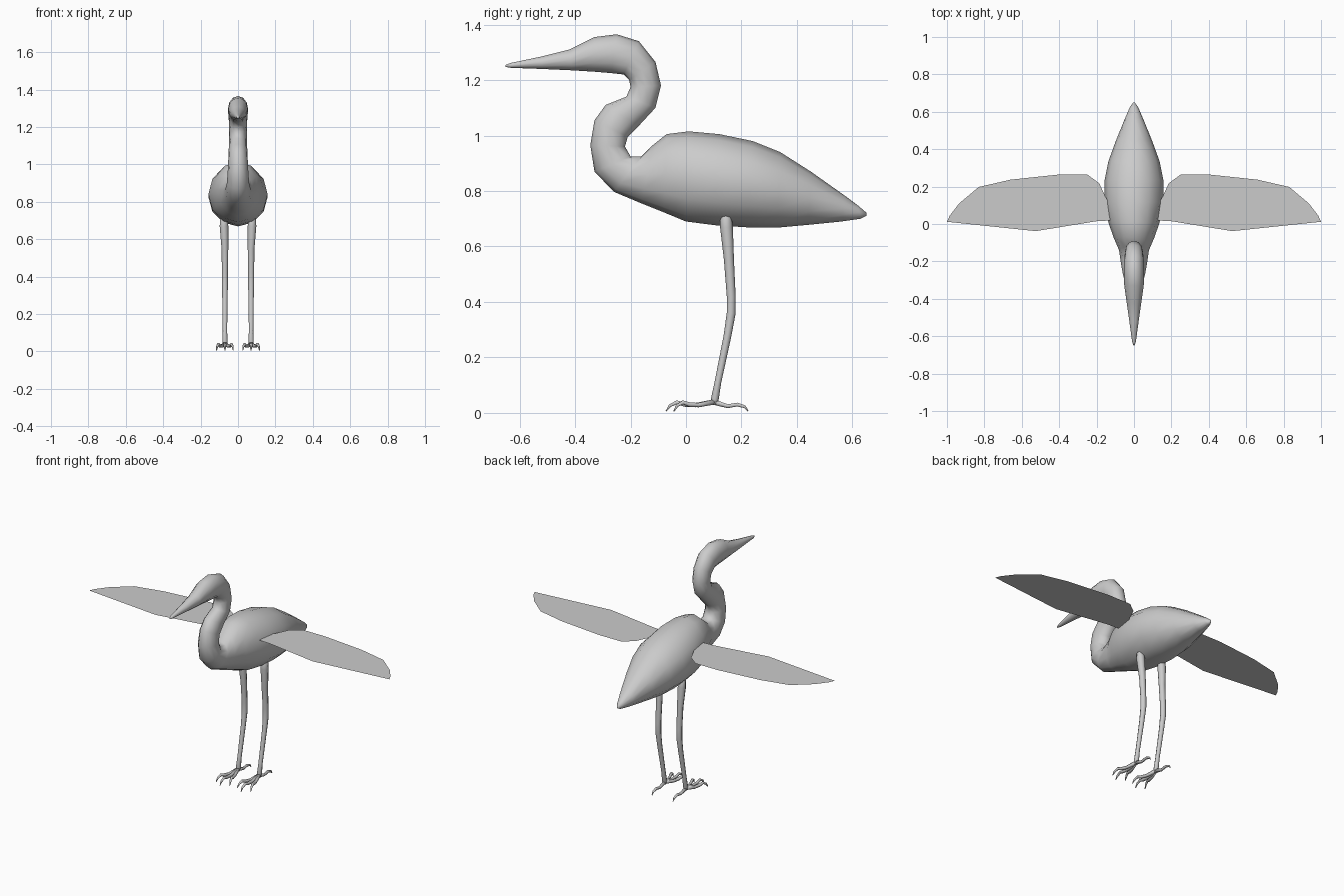
import bpy, bmesh, math
from mathutils import Vector

if "Cube" in bpy.data.objects:
    bpy.data.objects.remove(bpy.data.objects["Cube"])

grey = bpy.data.materials.new("plumage grey")
grey.diffuse_color = (0.6, 0.6, 0.6, 1)
grey.use_nodes = True
grey.node_tree.nodes["Principled BSDF"].inputs["Base Color"].default_value = grey.diffuse_color


def finish(name, bm, smooth=True):
    bmesh.ops.recalc_face_normals(bm, faces=bm.faces)
    mesh = bpy.data.meshes.new(name)
    bm.to_mesh(mesh)
    bm.free()
    mesh.materials.append(grey)
    for p in mesh.polygons:
        p.use_smooth = smooth
    obj = bpy.data.objects.new(name, mesh)
    bpy.context.collection.objects.link(obj)
    return obj


def loft(name, rings):
    """Skin a list of closed point rings and cap both ends."""
    bm = bmesh.new()
    loops = [[bm.verts.new(p) for p in ring] for ring in rings]
    n = len(loops[0])
    for a, b in zip(loops, loops[1:]):
        for i in range(n):
            j = (i + 1) % n
            bm.faces.new((a[i], a[j], b[j], b[i]))
    bm.faces.new(loops[0])
    bm.faces.new(loops[-1][::-1])
    return finish(name, bm)


def limb(name, points, sides=8):
    """Tapered tube through (x, y, z, radius) points."""
    pos = [Vector(p[:3]) for p in points]
    rings = []
    for i, p in enumerate(pos):
        d = (pos[min(i + 1, len(pos) - 1)] - pos[max(i - 1, 0)]).normalized()
        ref = Vector((1, 0, 0)) if abs(d.x) < 0.8 else Vector((0, 1, 0))
        u = (ref - d * ref.dot(d)).normalized()
        v = d.cross(u)
        r = points[i][3]
        rings.append([p + r * (math.cos(t) * u + math.sin(t) * v)
                      for t in (math.tau * k / sides for k in range(sides))])
    return loft(name, rings)


# Body, neck, head and beak: back y, z, belly y, z, half width
sections = [
    (.65, .722, .65, .71, .004), (.62, .748, .63, .70, .022),
    (.57, .785, .56, .69, .048), (.45, .87, .44, .678, .097),
    (.34, .94, .33, .668, .137), (.24, .98, .22, .669, .158),
    (.12, 1.005, .11, .676, .158), (.01, 1.015, .0, .69, .136),
    (-.07, 1.005, -.08, .723, .108), (-.12, .965, -.16, .755, .08),
    (-.16, .925, -.26, .797, .07), (-.2, .925, -.33, .87, .06),
    (-.22, .96, -.345, .965, .055), (-.21, .995, -.33, 1.055, .052),
    (-.17, 1.035, -.29, 1.11, .05), (-.11, 1.10, -.215, 1.14, .048),
    (-.09, 1.18, -.2, 1.175, .047), (-.11, 1.265, -.205, 1.2, .049),
    (-.17, 1.34, -.225, 1.22, .053), (-.25, 1.365, -.27, 1.225, .054),
    (-.33, 1.355, -.33, 1.23, .052), (-.42, 1.31, -.41, 1.235, .04),
    (-.52, 1.285, -.52, 1.24, .025), (-.63, 1.262, -.63, 1.244, .01),
    (-.65, 1.255, -.65, 1.247, .003)]
rings = []
for ty, tz, by, bz, w in sections:
    top, bottom = Vector((0, ty, tz)), Vector((0, by, bz))
    mid, half = (top + bottom) / 2, (top - bottom) / 2
    rings.append([mid + half * math.cos(t) + Vector((w * math.sin(t), 0, 0))
                  for t in (math.tau * k / 12 for k in range(12))])
loft("body_neck_and_head", rings)

# Flat spread wing outline
wing = [(.10, .02), (.20, .015), (.525, -.038), (1, .012), (.985, .045),
        (.935, .11), (.83, .198), (.66, .237), (.395, .265), (.25, .265),
        (.185, .217), (.155, .15), (.12, .09)]

for side, label in ((-1, "left"), (1, "right")):
    bm = bmesh.new()
    outline = [bm.verts.new((side * x, y, .90)) for x, y in wing]
    face = bm.faces.new(outline if side > 0 else outline[::-1])
    mesh = bpy.data.meshes.new(label + "_wing")
    bm.to_mesh(mesh)
    bm.free()
    mesh.materials.append(grey)
    bpy.context.collection.objects.link(bpy.data.objects.new(label + "_wing", mesh))

    # Leg with a thickened joint
    x = side * .07
    limb(label + "_leg", [
        (x + side * .005, .143, .722, .012), (x + side * .005, .144, .705, .021),
        (x + side * .005, .146, .67, .023), (x, .155, .55, .018),
        (x, .163, .42, .016), (x, .163, .36, .016), (x, .150, .28, .014),
        (x, .115, .11, .012), (x, .104, .05, .014), (x, .103, .028, .009)])

    # Three front toes fanning out, and one back toe
    for name, dx, reach in (("inner", -.045, .84), ("middle", 0, 1), ("outer", .045, .84)):
        path = [(0, .04, .011), (.4, .028, .009), (.62, .03, .009),
                (.78, .038, .008), (.92, .026, .006), (1, .006, .002)]
        limb(f"{label}_{name}_toe",
             [(x + side * dx * t, .104 - .176 * reach * t, z, r) for t, z, r in path], 6)
    limb(label + "_back_toe", [
        (x, .104, .038, .011), (x, .15, .024, .008), (x, .185, .03, .008),
        (x, .212, .022, .006), (x, .224, .006, .002)], 6)
